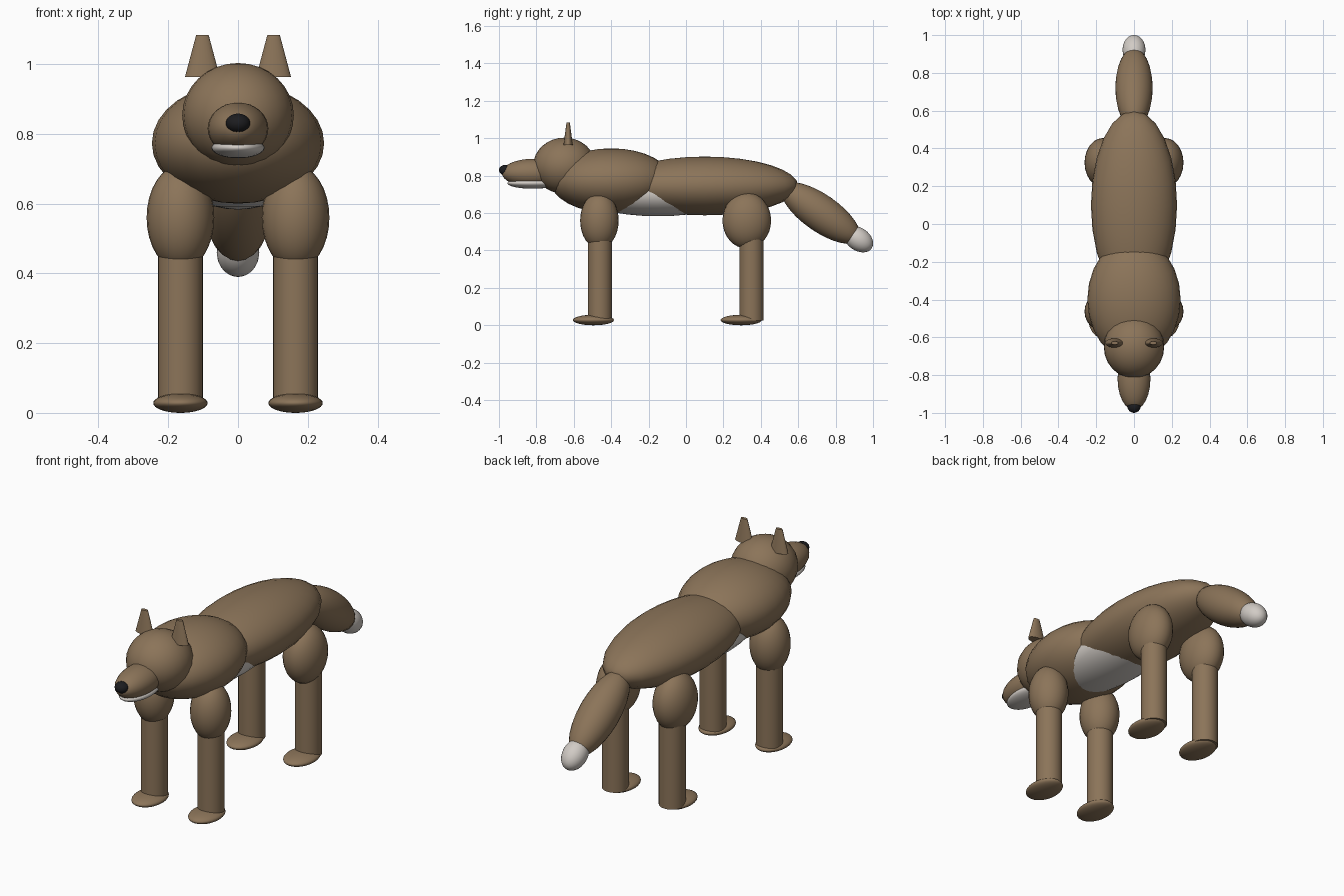
import bpy
import math

if "Cube" in bpy.data.objects:
    bpy.data.objects.remove(bpy.data.objects["Cube"], do_unlink=True)


def material(name, color):
    mat = bpy.data.materials.new(name)
    mat.use_nodes = True
    mat.diffuse_color = (*color, 1)
    mat.node_tree.nodes["Principled BSDF"].inputs["Base Color"].default_value = (*color, 1)
    return mat


brown = material("brown fur", (0.26, 0.175, 0.10))
white = material("pale fur", (0.64, 0.60, 0.56))
black = material("black nose", (0.012, 0.012, 0.014))


def finish(name, mat, scale=(1, 1, 1), tilt=0):
    obj = bpy.context.object
    obj.name = name
    obj.scale = scale
    obj.rotation_euler.x = math.radians(tilt)
    obj.data.materials.append(mat)
    bpy.ops.object.shade_smooth_by_angle(angle=math.radians(40))
    return obj


def ellipsoid(name, center, radii, mat=brown, tilt=0):
    bpy.ops.mesh.primitive_uv_sphere_add(segments=24, ring_count=16, location=center)
    return finish(name, mat, radii, tilt)


def cone(name, center, r1, r2, depth, flat=1):
    bpy.ops.mesh.primitive_cone_add(vertices=24, radius1=r1, radius2=r2,
                                    depth=depth, location=center)
    return finish(name, brown, (1, flat, 1))


# Trunk
ellipsoid("body", (0, 0.10, 0.745), (0.228, 0.50, 0.157))
ellipsoid("chest", (0, -0.40, 0.773), (0.247, 0.325, 0.173))
ellipsoid("belly", (0, -0.15, 0.703), (0.18, 0.42, 0.12), white)

# Head
ellipsoid("head", (0, -0.65, 0.853), (0.16, 0.167, 0.15))
ellipsoid("snout", (0, -0.82, 0.815), (0.087, 0.165, 0.075))
ellipsoid("jaw", (0, -0.82, 0.76), (0.076, 0.135, 0.03), white)
ellipsoid("nose", (0, -0.965, 0.83), (0.035, 0.035, 0.028), black)

# Tail, sloping down to a pale tip
ellipsoid("tail", (0, 0.72, 0.60), (0.099, 0.25, 0.099), tilt=-35)
ellipsoid("tail_tip", (0, 0.922, 0.46), (0.061, 0.086, 0.061), white, tilt=-35)

# Ears and legs on both sides
for side, s in (("left", 1), ("right", -1)):
    cone(side + "_ear", (s * 0.102, -0.63, 1.023), 0.05, 0.018, 0.12, 0.5)
    x = s * 0.165
    for end, thigh_y, leg_y, foot_y, thigh_r in (("front", -0.463, -0.46, -0.495, 0.103),
                                                 ("back", 0.325, 0.35, 0.295, 0.13)):
        name = f"{side}_{end}_"
        ellipsoid(name + "upper_leg", (x, thigh_y, 0.56), (0.097, thigh_r, 0.15))
        cone(name + "lower_leg", (x, leg_y, 0.26), 0.065, 0.065, 0.47)
        ellipsoid(name + "foot", (x, foot_y, 0.028), (0.078, 0.11, 0.028))
